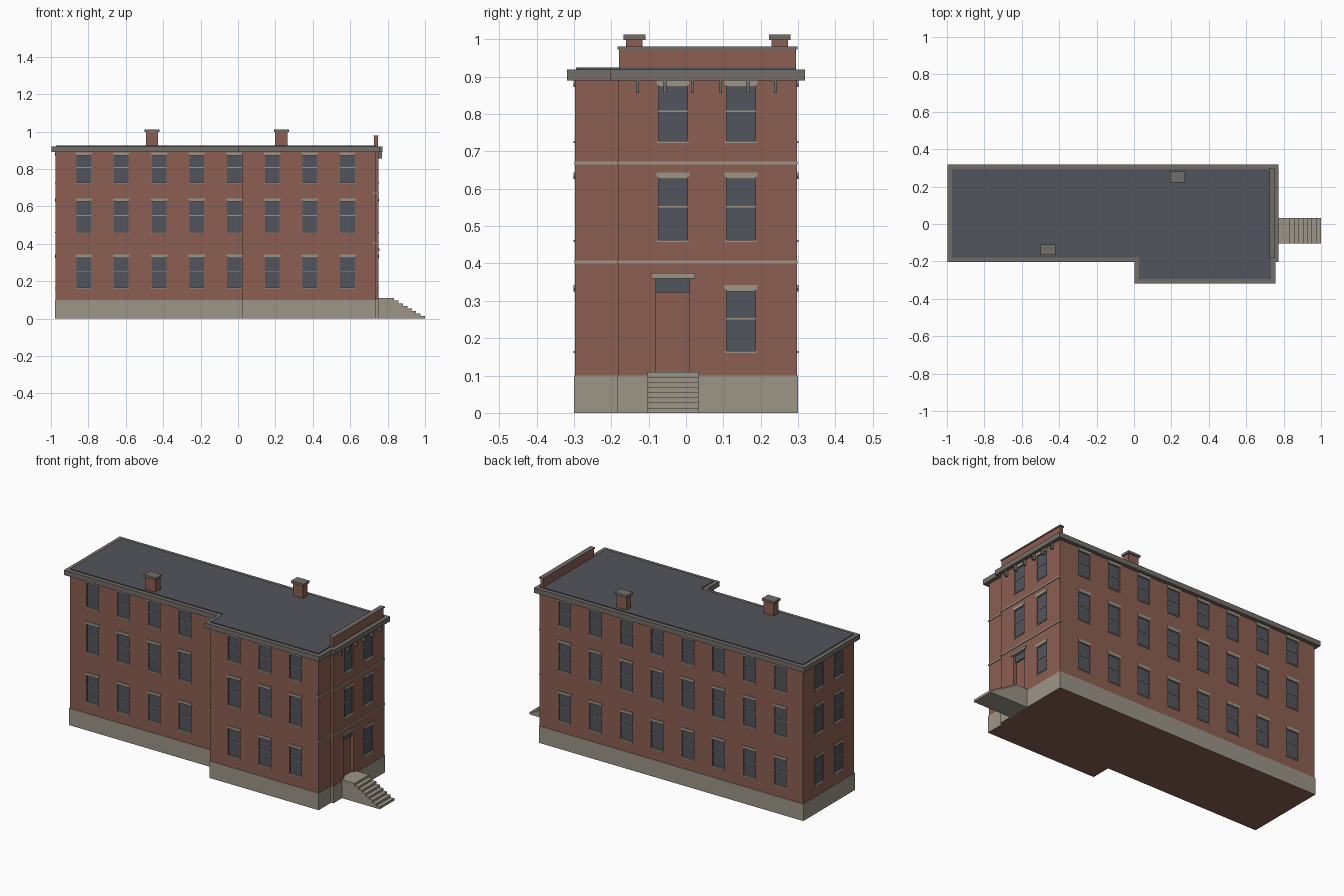
import bpy, bmesh
from math import radians
from mathutils import Matrix, Vector

if "Cube" in bpy.data.objects:
    bpy.data.objects.remove(bpy.data.objects["Cube"], do_unlink=True)


def material(name, rgb):
    m = bpy.data.materials.new(name)
    m.use_nodes = True
    m.diffuse_color = (*rgb, 1)
    bsdf = m.node_tree.nodes["Principled BSDF"]
    bsdf.inputs["Base Color"].default_value = (*rgb, 1)
    bsdf.inputs["Roughness"].default_value = 0.9
    return m


BRICK = material("red brick", (0.26, 0.114, 0.085))
STONE = material("pale stone", (0.335, 0.3, 0.242))
CORNICE = material("grey cornice", (0.171, 0.153, 0.136))
SLATE = material("dark slate", (0.084, 0.091, 0.109))


def finish(name, bm, *mats):
    bmesh.ops.recalc_face_normals(bm, faces=bm.faces)
    mesh = bpy.data.meshes.new(name)
    bm.to_mesh(mesh)
    bm.free()
    for m in mats:
        mesh.materials.append(m)
    ob = bpy.data.objects.new(name, mesh)
    bpy.context.collection.objects.link(ob)
    return ob


def prism(bm, outline, offset, frame=Matrix()):
    """Extrude a closed outline of 3D points along an offset."""
    face = bm.faces.new([bm.verts.new(frame @ Vector(p)) for p in outline])
    top = bmesh.ops.extrude_face_region(bm, geom=[face], use_keep_orig=True)
    moved = [g for g in top["geom"] if isinstance(g, bmesh.types.BMVert)]
    bmesh.ops.translate(bm, verts=moved, vec=frame.to_3x3() @ Vector(offset))


def block(bm, x, y, z, frame=Matrix()):
    """Box from (low, high) ranges."""
    base = [(x[0], y[0], z[0]), (x[1], y[0], z[0]), (x[1], y[1], z[0]), (x[0], y[1], z[0])]
    prism(bm, base, (0, 0, z[1] - z[0]), frame)


def slab(name, outline, z0, z1, *mats):
    bm = bmesh.new()
    prism(bm, [(x, y, z0) for x, y in outline], (0, 0, z1 - z0))
    return finish(name, bm, *mats)


def box(name, x, y, z, mat):
    bm = bmesh.new()
    block(bm, x, y, z)
    return finish(name, bm, mat)


def footprint(grow, end_step=0.015):
    """Building plan, pushed outwards by grow."""
    g, main = grow, 0.75 + grow
    wing = main - end_step
    return [(-0.975 - g, -0.18 - g), (0.025 - g, -0.18 - g), (0.025 - g, -0.297 - g),
            (wing, -0.297 - g), (wing, -0.18 - g), (main, -0.18 - g),
            (main, 0.297 + g), (-0.975 - g, 0.297 + g)]


# Main masses
walls = slab("brick_walls", footprint(0), 0.09, 0.9, BRICK)
foundation = slab("foundation", footprint(0.003), 0, 0.1, STONE, BRICK)
for p in foundation.data.polygons:
    p.material_index = 1 if p.normal.z < -0.5 else 0
slab("cornice", footprint(0.022), 0.89, 0.919, CORNICE)
slab("roof", footprint(-0.002), 0.915, 0.924, SLATE)

# Windows: local x runs along the wall, local -y points outwards
STOREYS = [(0.163, 0.342), (0.46, 0.643), (0.725, 0.889)]
COLUMNS = [-0.825 + 0.2015 * i for i in range(8)]
END_COLUMNS = [-0.035, 0.147]


def wall_frame(x, y, turn):
    return Matrix.Translation((x, y, 0)) @ Matrix.Rotation(radians(turn), 4, "Z")


spots = []
for row in STOREYS:
    for x in COLUMNS:
        spots.append((wall_frame(x, -0.18 if x < 0.025 else -0.297, 0), row))
        spots.append((wall_frame(x, 0.297, 180), row))
    for y in END_COLUMNS:
        spots.append((wall_frame(-0.975, y, -90), row))
        if row != STOREYS[0] or y > 0:
            spots.append((wall_frame(0.75, y, 90), row))

cuts, glass, bars, lintels, sills = [bmesh.new() for _ in range(5)]
HALF, DEEP, OUT = 0.039, 0.012, 0.004
for frame, (low, high) in spots:
    side = (-HALF, HALF)
    middle = (low + high) / 2
    block(cuts, side, (-0.02, DEEP), (low, high - 0.008), frame)
    block(glass, side, (DEEP - 0.006, DEEP + 0.002), (low, high - 0.008), frame)
    block(bars, side, (DEEP - 0.009, DEEP), (middle - 0.002, middle + 0.002), frame)
    block(sills, (-HALF - 0.003, HALF + 0.003), (-OUT, DEEP), (low - 0.003, low + 0.003), frame)
    wide, narrow = HALF + 0.005, HALF - 0.004
    shape = [(-wide, high), (-wide, high - 0.009), (-narrow, high - 0.017),
             (narrow, high - 0.017), (wide, high - 0.009), (wide, high)]
    prism(lintels, [(x, -OUT, z) for x, z in shape], (0, OUT + DEEP, 0), frame)

# Doorway with transom light above a plain brick-coloured door
door = wall_frame(0.75, END_COLUMNS[0], 90)
block(cuts, (-0.045, 0.045), (-0.02, 0.02), (0.108, 0.362), door)
block(glass, (-0.045, 0.045), (0.012, 0.022), (0.322, 0.362), door)
block(lintels, (-0.059, 0.059), (-0.006, 0.02), (0.36, 0.374), door)

finish("window_glass", glass, SLATE)
finish("window_sash_bars", bars, STONE)
finish("window_sills", sills, STONE)
finish("window_lintels", lintels, STONE)

# Cut the openings into the brickwork
cutter = finish("opening_cutter", cuts)
cutter.hide_render = True
mod = walls.modifiers.new("openings", "BOOLEAN")
mod.object, mod.operation, mod.solver = cutter, "DIFFERENCE", "EXACT"
bpy.context.view_layer.objects.active = walls
bpy.ops.object.modifier_apply(modifier=mod.name)
bpy.data.objects.remove(cutter, do_unlink=True)

# Entrance end: storey bands, brackets, parapet
bands = bmesh.new()
for z in (0.404, 0.669):
    block(bands, (0.74, 0.754), (-0.183, 0.299), (z - 0.004, z + 0.004))
    block(bands, (0.72, 0.739), (-0.299, -0.18), (z - 0.004, z + 0.004))
finish("storey_bands", bands, STONE)

brackets = bmesh.new()
for i in range(6):
    y = -0.13 + 0.074 * i
    block(brackets, (0.745, 0.769), (y - 0.004, y + 0.004), (0.856, 0.892))
finish("cornice_brackets", brackets, CORNICE)

box("parapet", (0.728, 0.748), (-0.179, 0.294), (0.91, 0.973), BRICK)
box("parapet_cap", (0.724, 0.752), (-0.183, 0.298), (0.972, 0.98), CORNICE)

# Chimneys
for label, x, y in (("front", -0.46, -0.138), ("back", 0.232, 0.251)):
    box(label + "_chimney", (x - 0.033, x + 0.033), (y - 0.022, y + 0.022), (0.91, 1.0), BRICK)
    box(label + "_chimney_cap", (x - 0.04, x + 0.04), (y - 0.029, y + 0.029), (0.998, 1.012), CORNICE)

# Entrance steps: landing followed by equal treads
COUNT = 8
rise, tread = 0.109 / COUNT, 0.165 / (COUNT - 1)
profile = [(0.74, 0)]
profile.append((0.74, COUNT * rise))
for i in range(COUNT):
    x, z = 0.835 + i * tread, (COUNT - i) * rise
    profile += [(x, z), (x, z - rise)]
stairs = bmesh.new()
prism(stairs, [(x, -0.103, z) for x, z in profile], (0, 0.136, 0))
finish("entrance_steps", stairs, STONE)
